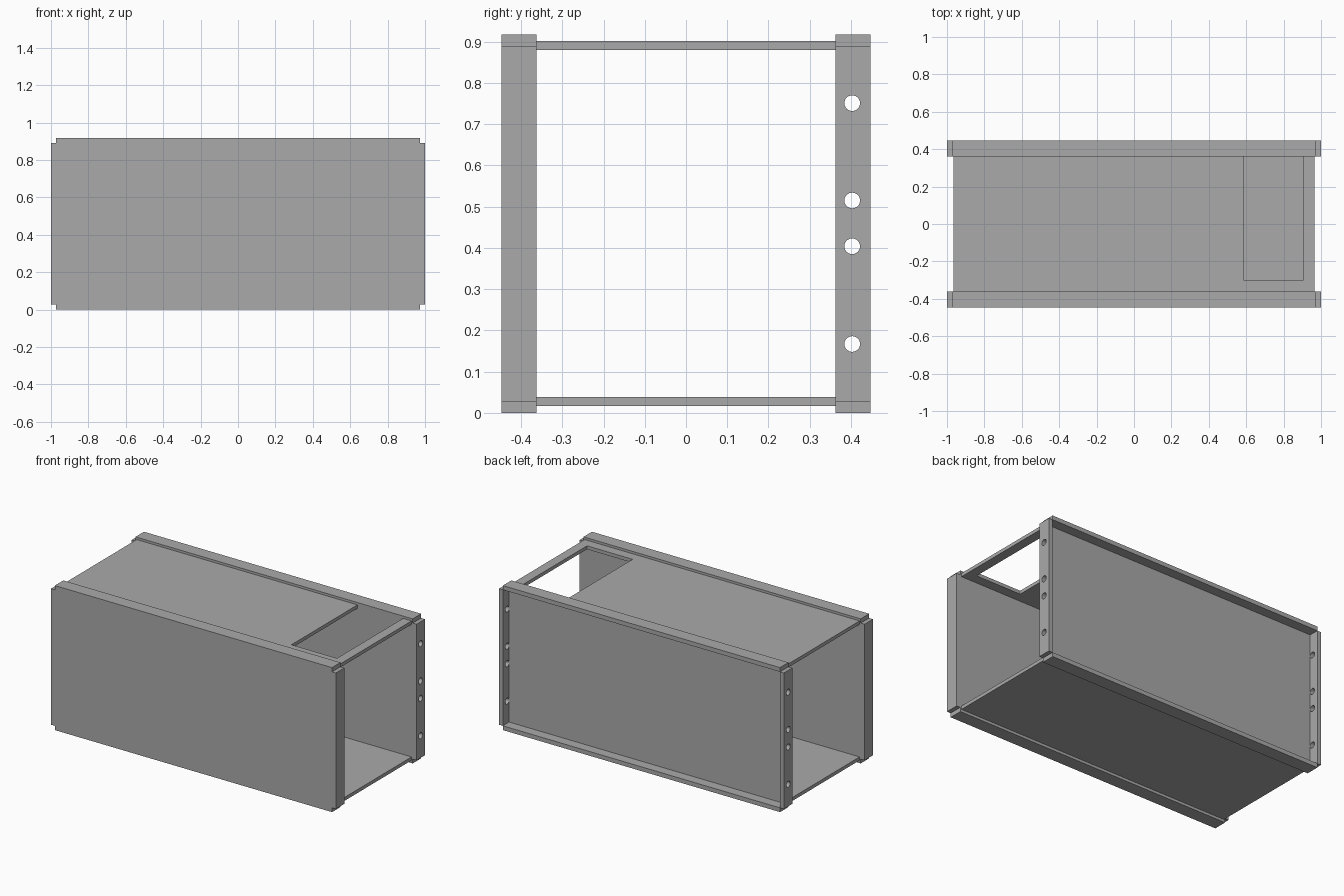
import bpy, bmesh
from mathutils import Matrix, Vector

if "Cube" in bpy.data.objects:
    bpy.data.objects.remove(bpy.data.objects["Cube"])

grey = bpy.data.materials.new("sheet_metal_grey")
grey.use_nodes = True
grey.diffuse_color = (0.4, 0.4, 0.4, 1)
grey.node_tree.nodes["Principled BSDF"].inputs["Base Color"].default_value = (0.4, 0.4, 0.4, 1)

H = 0.917        # overall height
D = 0.447        # half depth
IN = 0.362       # inner face of the end panels
T = 0.027        # sheet thickness and corner relief


def finish(name, bm):
    bmesh.ops.recalc_face_normals(bm, faces=bm.faces)
    mesh = bpy.data.meshes.new(name)
    bm.to_mesh(mesh)
    bm.free()
    obj = bpy.data.objects.new(name, mesh)
    mesh.materials.append(grey)
    bpy.context.collection.objects.link(obj)
    return obj


def slab(name, points, thickness):
    """Extrude a closed 3D outline along a thickness vector."""
    bm = bmesh.new()
    face = bm.faces.new([bm.verts.new(p) for p in points])
    new = bmesh.ops.extrude_face_region(bm, geom=[face], use_keep_orig=True)["geom"]
    bmesh.ops.translate(bm, vec=thickness,
                        verts=[v for v in new if isinstance(v, bmesh.types.BMVert)])
    return finish(name, bm)


def box(name, x, y, z):
    outline = [(x[0], y[0], z[0]), (x[1], y[0], z[0]), (x[1], y[1], z[0]), (x[0], y[1], z[0])]
    return slab(name, outline, (0, 0, z[1] - z[0]))


# Closed front panel with a square notch in every corner
a, b = 1 - T, 1
outline = [(-a, 0), (a, 0), (a, T), (b, T), (b, H - T), (a, H - T),
           (a, H), (-a, H), (-a, H - T), (-b, H - T), (-b, T), (-a, T)]
slab("front_panel", [(x, -D, z) for x, z in outline], (0, D - IN, 0))

# Recessed back plate with flanges turned outward
box("back_plate", (-a, a), (IN, IN + 0.022), (T, H - T))
box("back_bottom_flange", (-a, a), (IN, D), (0, T))
box("back_top_flange", (-a, a), (IN, D), (H - T, H))

# Hole cutter shared by both side flanges
bm = bmesh.new()
for z in (0.167, 0.404, 0.515, 0.751):
    place = Matrix.Translation(Vector((0, 0.403, z))) @ Matrix.Rotation(1.5707963, 4, 'Y')
    bmesh.ops.create_cone(bm, cap_ends=True, segments=32, radius1=0.019,
                          radius2=0.019, depth=2.4, matrix=place)
cutter = finish("hole_cutter", bm)
cutter.hide_render = True
cutter.hide_viewport = True

for side, x in (("left", (a, b)), ("right", (-b, -a))):
    flange = box("back_" + side + "_flange", x, (IN, D), (T, H - T))
    cut = flange.modifiers.new("bolt_holes", 'BOOLEAN')
    cut.operation = 'DIFFERENCE'
    cut.solver = 'EXACT'
    cut.object = cutter

# Bottom plate, and top plate with an opening against the back panel
W = 0.965
box("bottom_plate", (-W, W), (-IN, IN), (0.017, 0.039))
opening = [(-W, -IN), (W, -IN), (W, IN), (0.905, IN), (0.905, -0.3),
           (0.585, -0.3), (0.585, IN), (-W, IN)]
slab("top_plate", [(x, y, 0.88) for x, y in opening], (0, 0, 0.022))
